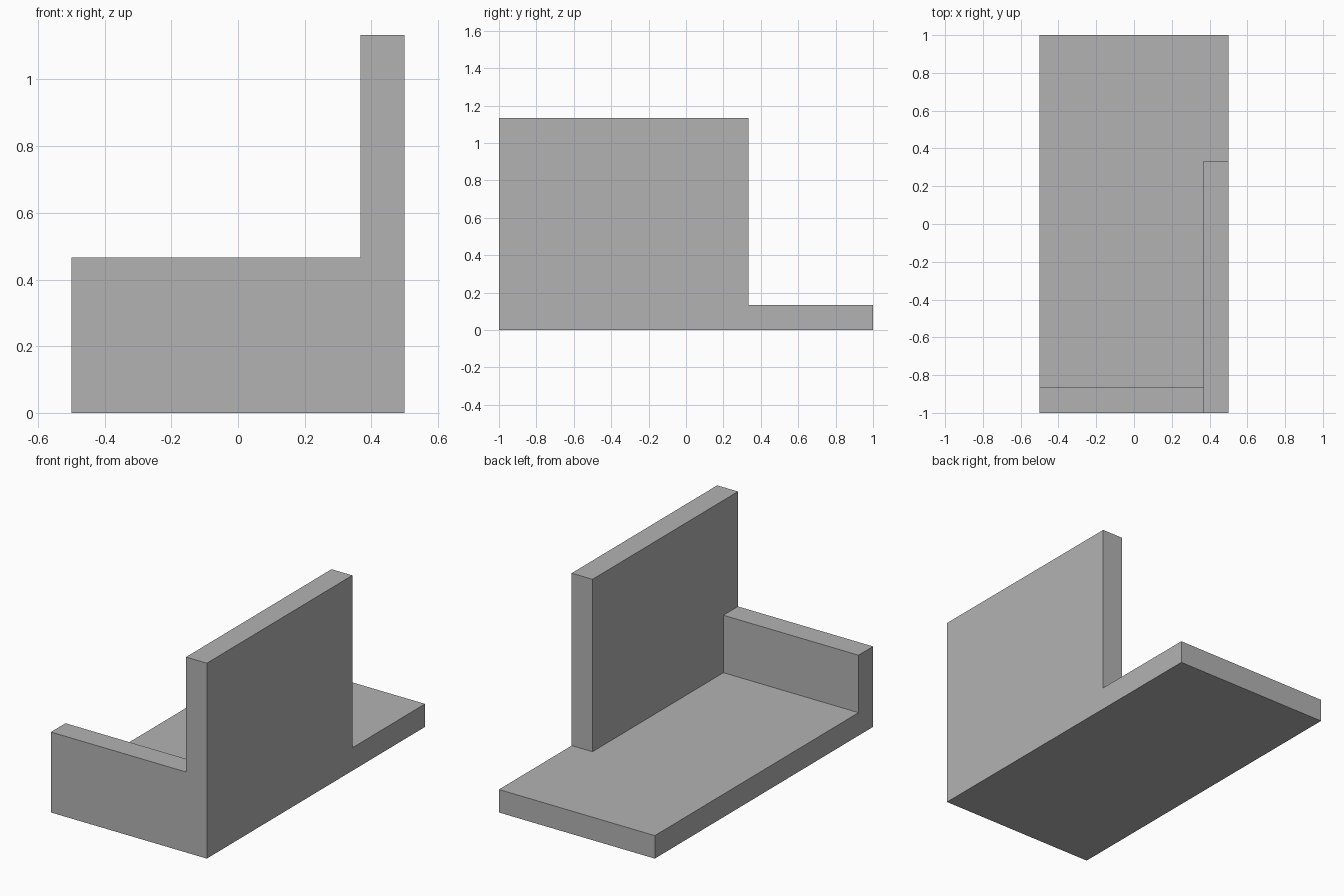
import bpy
import bmesh
from mathutils import Matrix, Vector

default_cube = bpy.data.objects.get("Cube")
if default_cube:
    bpy.data.objects.remove(default_cube, do_unlink=True)

HALF_W, HALF_L = 0.5, 1.0
T = 0.4 / 3                 # slab and wall thickness
LOW_TOP = 0.4 / 3 + 1 / 3   # top of the low front wall
TALL_TOP = 1 + T            # top of the tall side wall
INNER_X = HALF_W - T        # inner face of the side wall
INNER_Y = T - HALF_L        # inner face of the front wall
WALL_END = 1 / 3            # rear end of the side wall


def raise_faces(bm, z, target, rule):
    """Extrude the upward faces at height z that pass the rule up to target."""
    bm.normal_update()
    faces = []
    for f in bm.faces:
        c = f.calc_center_median()
        if f.normal.z > 0.9 and abs(c.z - z) < 1e-4 and rule(c):
            faces.append(f)
    edges = {e for f in faces for e in f.edges}
    verts = {v for f in faces for v in f.verts}
    out = bmesh.ops.extrude_face_region(bm, geom=faces + list(edges) + list(verts))
    moved = [g for g in out["geom"] if isinstance(g, bmesh.types.BMVert)]
    bmesh.ops.translate(bm, verts=moved, vec=(0, 0, target - z))
    left = [f for f in faces if f.is_valid]
    if left:
        bmesh.ops.delete(bm, geom=left, context='FACES')


# Floor slab
bm = bmesh.new()
bmesh.ops.create_cube(bm, size=1, matrix=Matrix.Translation((0, 0, T / 2))
                      @ Matrix.Diagonal((2 * HALF_W, 2 * HALF_L, T, 1)))

# Wall outlines cut into the slab
for co, normal in (((INNER_X, 0, 0), (1, 0, 0)),
                   ((0, INNER_Y, 0), (0, 1, 0)),
                   ((0, WALL_END, 0), (0, 1, 0))):
    bmesh.ops.bisect_plane(bm, geom=bm.verts[:] + bm.edges[:] + bm.faces[:],
                           plane_co=Vector(co), plane_no=Vector(normal))

# Low front wall and side wall together, then the side wall to full height
raise_faces(bm, T, LOW_TOP,
            lambda c: c.y < INNER_Y or (c.x > INNER_X and c.y < WALL_END))
raise_faces(bm, LOW_TOP, TALL_TOP, lambda c: c.x > INNER_X)

# Merge flat areas into clean faces
bmesh.ops.dissolve_limit(bm, angle_limit=0.01, verts=bm.verts[:], edges=bm.edges[:])
bmesh.ops.recalc_face_normals(bm, faces=bm.faces[:])

mesh = bpy.data.meshes.new("walled_base")
bm.to_mesh(mesh)
bm.free()
body = bpy.data.objects.new("walled_base", mesh)
bpy.context.collection.objects.link(body)

# Plain grey finish
grey = bpy.data.materials.new("plain grey")
grey.use_nodes = True
colour = (0.45, 0.45, 0.45, 1)
grey.diffuse_color = colour
for node in grey.node_tree.nodes:
    if node.type == 'BSDF_PRINCIPLED':
        node.inputs["Base Color"].default_value = colour
mesh.materials.append(grey)
